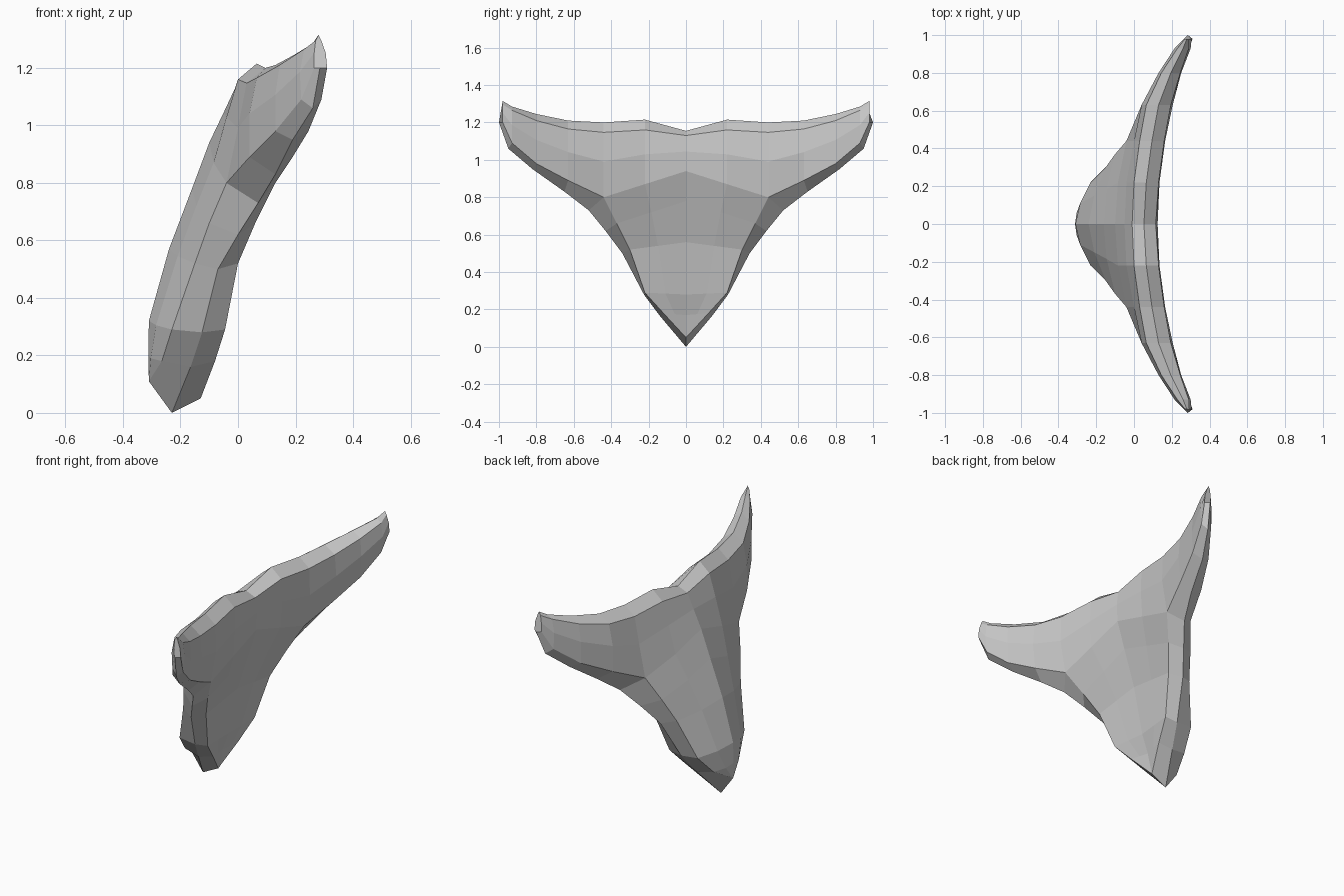
import bpy, bmesh

if "Cube" in bpy.data.objects:
    bpy.data.objects.remove(bpy.data.objects["Cube"])

bm = bmesh.new()


def skin(rows):
    """Join neighbouring rows of points with quads."""
    grid = [[bm.verts.new(p) for p in row] for row in rows]
    for a, b in zip(grid, grid[1:]):
        for i in range(len(a) - 1):
            bm.faces.new((a[i], a[i + 1], b[i + 1], b[i]))


# Wing stations: y, lower rim z, upper rim z, ridge z,
# front x (low, mid, high), back x (high, mid, low)
wing = [
    (0.00, 0.94, 1.13, 1.155, .12, .125, .115, -.01, -.05, -.10),
    (0.22, 0.87, 1.16, 1.215, .125, .135, .13, .00, -.04, -.085),
    (0.44, 0.80, 1.147, 1.20, .13, .165, .16, .03, .00, -.04),
    (0.63, 0.89, 1.165, 1.21, .19, .205, .195, .065, .04, .04),
    (0.80, 0.98, 1.21, 1.245, .245, .25, .245, .145, .13, .13),
    (0.93, 1.09, 1.265, 1.285, .29, .30, .29, .23, .215, .22),
    (0.98, 1.20, 1.295, 1.315, .31, .305, .29, .27, .265, .265),
]
sections = []
for y, zb, zt, zr, fl, fm, fh, bh, bmid, bl in wing:
    zm = zb + 0.55 * (zt - zb)
    sections.append([(fl, y, zb), (fm, y, zm), (fh, y, zt), ((fh + bh) / 2, y, zr),
                     (bh, y, zt), (bmid, y, zm), (bl, y, zb)])
skin(sections)

# Underside of the wing, with a protruding middle edge
keel = [(.07, .52, .73), (.13, .65, .83), (.19, .82, .95), (.26, .95, 1.06), (.285, 1.0, 1.2)]
skin([[s[0], k, s[-1]] for s, k in zip(sections[2:], keel)])

# Wing tip cap
bm.faces.new([bm.verts.new(p) for p in sections[-1] + [keel[-1]]])

# Lower body rows: centre z (front, back), centre x (front, back),
# rim y, rim z, rim x (front, back), middle edge point
body = [
    (.94, .94, .12, -.10, .44, .80, .13, -.04, (.07, .52, .73)),
    (.78, .78, .07, -.16, .37, .66, .06, -.10, (.00, .43, .62)),
    (.56, .57, .00, -.24, .30, .52, .00, -.15, (-.07, .34, .50)),
    (.28, .32, -.06, -.31, .22, .29, -.045, -.23, (-.125, .225, .28)),
    (.17, .20, -.10, -.312, .12, .18, -.08, -.265, (-.165, .135, .16)),
    (.05, .11, -.13, -.31, .00, .05, -.13, -.31, (-.23, .00, .00)),
]
rows = []
for zf, zb, xf, xb, y, z, rf, rb, mid in body:
    tip = y == 0
    bulge = 0 if tip else 0.015
    zr = zb if tip else z
    rows.append([(xf, 0, zf), ((xf + rf) / 2, y / 2, (zf + z) / 2), (rf, y, z), mid,
                 (rb, y, zr), ((xb + rb) / 2 - bulge, y / 2, (zb + zr) / 2), (xb, 0, zb)])
skin(rows)

# Mirror to the other side and weld
bmesh.ops.remove_doubles(bm, verts=bm.verts, dist=0.002)
geom = bm.verts[:] + bm.edges[:] + bm.faces[:]
bmesh.ops.mirror(bm, geom=geom, axis='Y', merge_dist=0.0005)
bmesh.ops.remove_doubles(bm, verts=bm.verts, dist=0.002)
bmesh.ops.recalc_face_normals(bm, faces=bm.faces)

mesh = bpy.data.meshes.new("winged_shell")
bm.to_mesh(mesh)
bm.free()
obj = bpy.data.objects.new("winged_shell", mesh)
bpy.context.collection.objects.link(obj)
